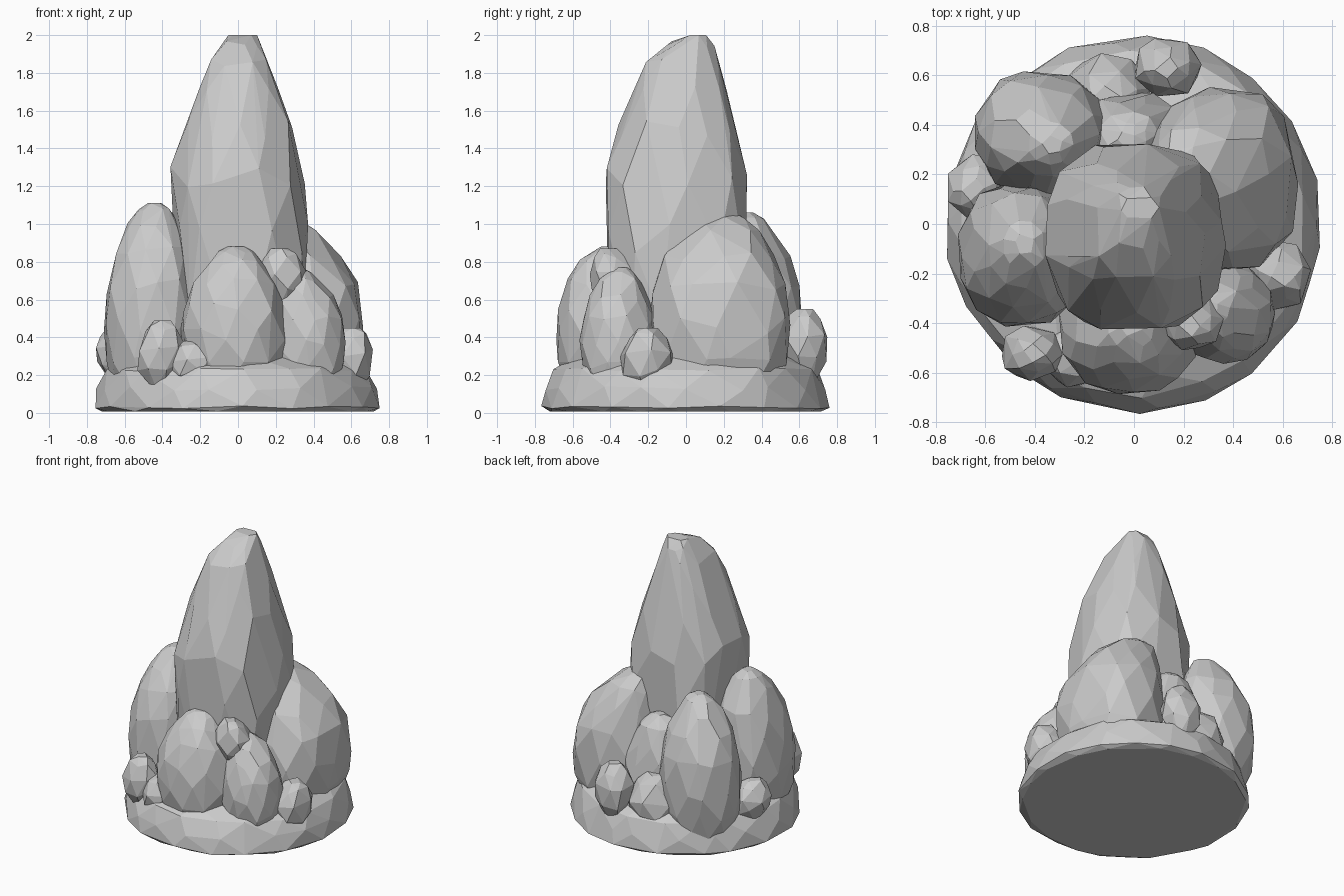
import bpy, bmesh, math, random

if "Cube" in bpy.data.objects:
    bpy.data.objects.remove(bpy.data.objects["Cube"])


def hull_rock(name, rings, sides, seed, power=2.2, jitter=0.025, wobble=0.12):
    """Faceted rock: hull of jittered rings given as (z, x0, x1, y0, y1)."""
    rng = random.Random(seed)
    bm = bmesh.new()
    last = len(rings) - 1
    for i, (z, x0, x1, y0, y1) in enumerate(rings):
        gap = (rings[min(i + 1, last)][0] - rings[max(i - 1, 0)][0]) * wobble
        n = sides if i < last else max(4, sides // 2)
        for k in range(n):
            a = 2 * math.pi * (k + 0.5 * (i % 2) + rng.uniform(-0.22, 0.22)) / n
            c, s = math.cos(a), math.sin(a)
            r = 1.01 / (abs(c) ** power + abs(s) ** power) ** (1 / power)
            r *= 1 + rng.uniform(-jitter, jitter)
            dz = 0 if i in (0, last) else rng.uniform(-gap, gap)
            bm.verts.new(((x0 + x1) / 2 + (x1 - x0) / 2 * r * c,
                          (y0 + y1) / 2 + (y1 - y0) / 2 * r * s, z + dz))
    res = bmesh.ops.convex_hull(bm, input=bm.verts)
    junk = {g for g in res["geom_interior"] + res["geom_unused"]
            if isinstance(g, bmesh.types.BMVert)}
    bmesh.ops.delete(bm, geom=list(junk), context='VERTS')
    # merge nearly coplanar triangles into broad facets
    bmesh.ops.dissolve_limit(bm, angle_limit=math.radians(7),
                             verts=bm.verts, edges=bm.edges)
    bmesh.ops.recalc_face_normals(bm, faces=bm.faces)
    me = bpy.data.meshes.new(name)
    bm.to_mesh(me)
    bm.free()
    ob = bpy.data.objects.new(name, me)
    bpy.context.collection.objects.link(ob)
    return ob


BOULDER = [(0, .78), (.18, .94), (.36, 1), (.56, .94), (.74, .78), (.88, .55), (.96, .33), (1, .15)]
PEBBLE = [(0, .4), (.3, .92), (.6, 1), (.88, .68), (1, .35)]


def egg(name, x, y, z, top, profile, sides, seed, power=2.2):
    """Rock filling the x, y, z ranges, leaning so its crown sits at top."""
    cx, cy = sum(x) / 2, sum(y) / 2
    rx, ry = (x[1] - x[0]) / 2, (y[1] - y[0]) / 2
    rings = []
    for t, f in profile:
        lean = max(0, t - 0.4) / 0.6
        px, py = cx + (top[0] - cx) * lean ** 2, cy + (top[1] - cy) * lean ** 2
        rings.append((z[0] + (z[1] - z[0]) * t,
                      px - rx * f, px + rx * f, py - ry * f, py + ry * f))
    hull_rock(name, rings, sides, seed, power)


# Broad base slab with flat underside, rising toward the middle
hull_rock("base_slab", [(z, -r, r, -r, r) for z, r in
          [(.008, .72), (.03, .752), (.13, .735), (.23, .69), (.29, .60), (.35, .42)]],
          18, 4, 2.0, 0.012, 0.06)

# Tall central spire, squarish in plan
hull_rock("central_spire", [
    (.15, -.28, .30, -.34, .27), (.55, -.32, .345, -.40, .31),
    (.92, -.345, .37, -.43, .33), (1.25, -.35, .35, -.425, .32),
    (1.5, -.275, .28, -.355, .27), (1.7, -.205, .21, -.28, .215),
    (1.85, -.15, .16, -.22, .175), (1.95, -.085, .12, -.10, .15),
    (2.0, -.05, .10, .02, .11)], 12, 11, 2.7, 0.018)

# Large boulders leaning around the spire
for i, (name, x, y, z, top, power) in enumerate([
    ("left_boulder", (-.71, -.20), (-.42, .17), (.12, 1.11), (-.44, -.08), 2.3),
    ("right_boulder", (.04, .66), (-.20, .55), (.12, 1.07), (.18, .19), 2.5),
    ("back_left_boulder", (-.65, -.10), (.11, .62), (.12, 1.06), (-.33, .32), 2.1),
    ("front_boulder", (-.30, .27), (-.69, -.13), (.15, .88), (-.01, -.41), 2.3),
    ("front_right_boulder", (.16, .57), (-.56, -.16), (.14, .77), (.31, -.34), 2.2),
    ("back_boulder", (-.25, .22), (.10, .53), (.12, .84), (-.03, .34), 2.5),
]):
    egg(name, x, y, z, top, BOULDER, 11, 20 + i, power)

# Small stones resting on the slab and in the gaps
for i, (name, x, y, z, top) in enumerate([
    ("front_left_stone", (-.54, -.29), (-.63, -.41), (.14, .49), (-.40, -.52)),
    ("front_pebble", (-.37, -.10), (-.66, -.40), (.14, .38), (-.25, -.52)),
    ("gap_stone", (.10, .36), (-.51, -.25), (.55, .87), (.22, -.41)),
    ("right_stone", (.44, .71), (-.35, -.06), (.11, .45), (.60, -.20)),
    ("left_stone", (-.755, -.50), (.02, .28), (.17, .45), (-.65, .14)),
    ("back_stone", (.0, .27), (.51, .755), (.16, .55), (.13, .63)),
    ("back_pebble", (-.29, .07), (.36, .69), (.10, .49), (-.11, .50)),
]):
    egg(name, x, y, z, top, PEBBLE, 7, 40 + i)
